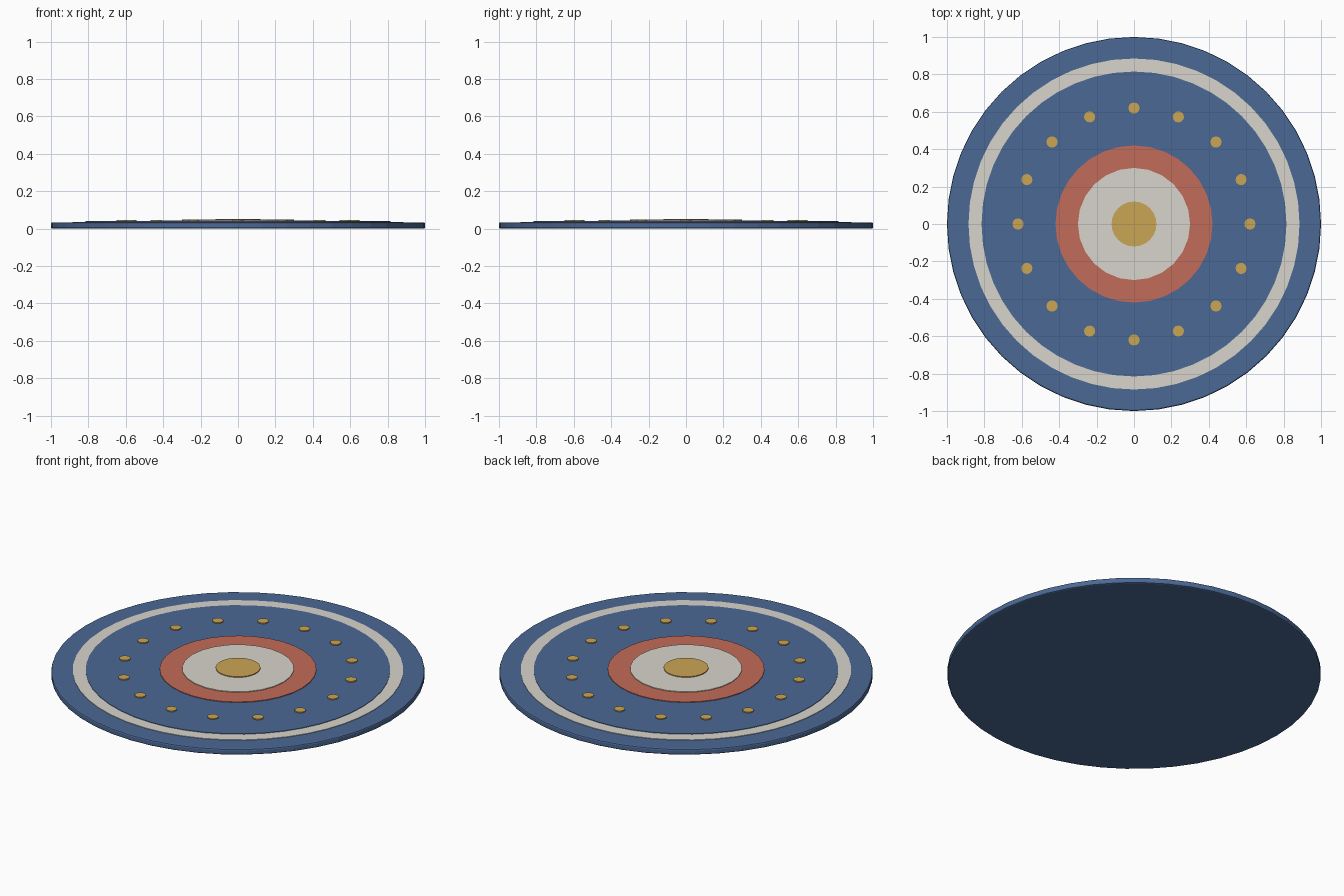
import bpy
from math import cos, sin, tau

if "Cube" in bpy.data.objects:
    bpy.data.objects.remove(bpy.data.objects["Cube"])


def material(name, rgb):
    m = bpy.data.materials.new(name)
    m.diffuse_color = (*rgb, 1)
    m.use_nodes = True
    m.node_tree.nodes["Principled BSDF"].inputs["Base Color"].default_value = m.diffuse_color
    return m


BLUE = material("blue_wool", (0.07, 0.14, 0.30))
CREAM = material("cream_wool", (0.68, 0.66, 0.60))
RED = material("red_wool", (0.54, 0.15, 0.10))
GOLD = material("gold_wool", (0.60, 0.38, 0.09))


def disc(name, radius, bottom, top, sides, mat, x=0, y=0, bevel=0):
    bpy.ops.mesh.primitive_cylinder_add(vertices=sides, radius=radius, depth=top - bottom,
                                        location=(x, y, (top + bottom) / 2))
    ob = bpy.context.object
    ob.name = name
    ob.data.materials.append(mat)
    if bevel:
        b = ob.modifiers.new("soft_edge", 'BEVEL')
        b.width = bevel
        b.segments = 2
        b.limit_method = 'ANGLE'
    return ob


# Rug body with softened rim
disc("rug_base", 1.0, 0, 0.034, 48, BLUE, bevel=0.008)

# Border band and inner field, stacked in thin layers
disc("border_band", 0.885, 0.03, 0.037, 48, CREAM)
disc("inner_field", 0.815, 0.03, 0.040, 48, BLUE)

# Central medallion
disc("medallion_outer", 0.42, 0.036, 0.044, 32, RED)
disc("medallion_inner", 0.30, 0.038, 0.048, 24, CREAM)
disc("medallion_centre", 0.12, 0.040, 0.053, 24, GOLD)

# Ring of dots
for i in range(16):
    a = tau * i / 16
    disc(f"dot_{i + 1}", 0.03, 0.036, 0.046, 12, GOLD, 0.62 * cos(a), 0.62 * sin(a))
